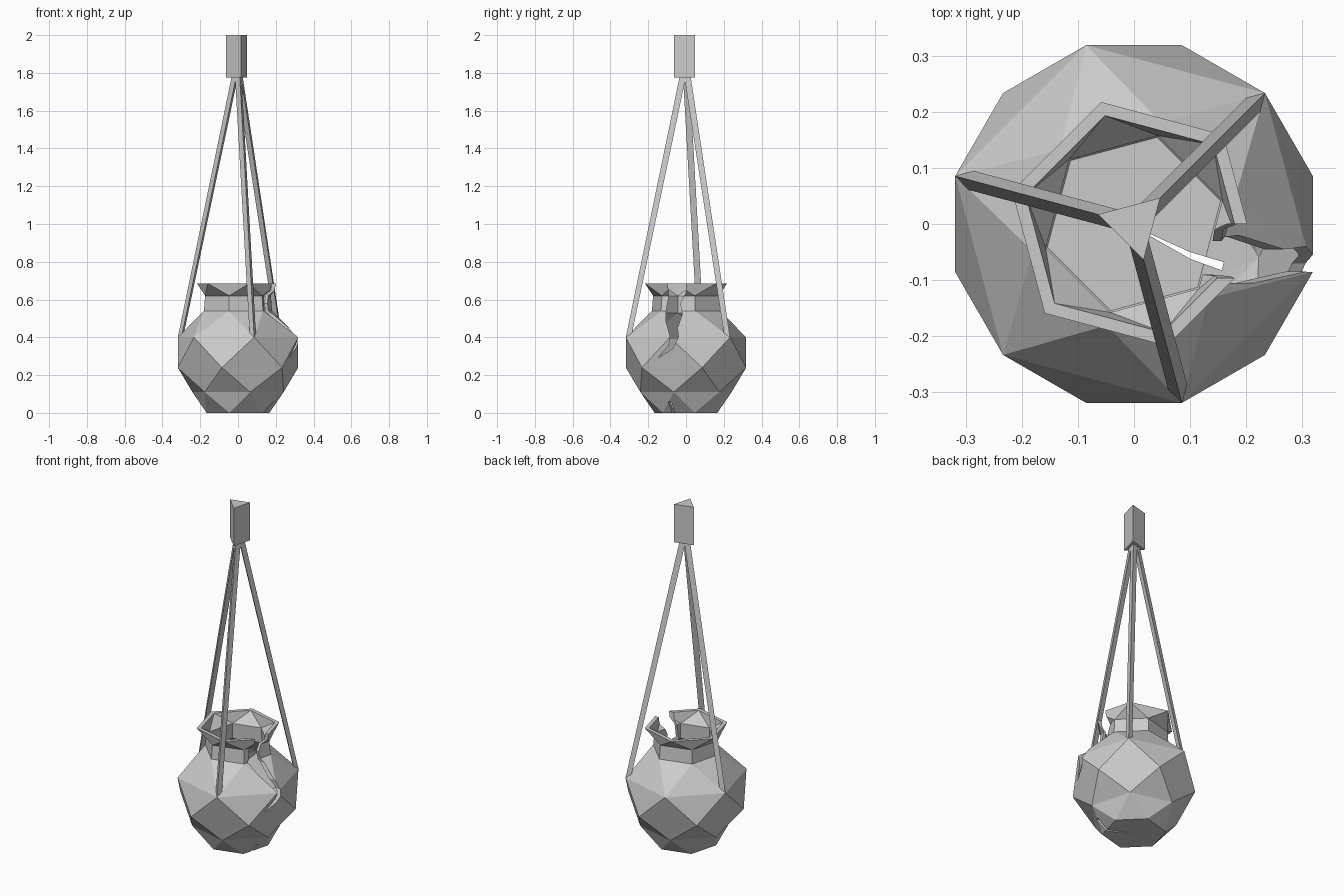
import bpy, bmesh
from math import cos, sin, radians

old = bpy.data.objects.get("Cube")
if old:
    bpy.data.objects.remove(old, do_unlink=True)

clay = bpy.data.materials.new("plain_grey")
clay.use_nodes = True
grey = (0.6, 0.6, 0.6, 1)
clay.diffuse_color = grey
clay.node_tree.nodes["Principled BSDF"].inputs["Base Color"].default_value = grey


def finish(name, bm):
    bmesh.ops.recalc_face_normals(bm, faces=bm.faces[:])
    mesh = bpy.data.meshes.new(name)
    bm.to_mesh(mesh)
    bm.free()
    mesh.materials.append(clay)
    obj = bpy.data.objects.new(name, mesh)
    bpy.context.collection.objects.link(obj)
    return obj


def polar(r, angle, z):
    return (r * cos(radians(angle)), r * sin(radians(angle)), z)


def prism(name, lower, upper):
    """Solid between two matching loops of points."""
    bm = bmesh.new()
    a = [bm.verts.new(p) for p in lower]
    b = [bm.verts.new(p) for p in upper]
    bm.faces.new(a)
    bm.faces.new(b)
    for i in range(len(a)):
        j = (i + 1) % len(a)
        bm.faces.new((a[i], a[j], b[j], b[i]))
    return finish(name, bm)


# Pot: hexagonal rings (radius, height, phase), up the outside, down the inside
RINGS = [
    (0.172, 0.0, 15), (0.25, 0.11, 45), (0.33, 0.24, 15), (0.33, 0.4, 45),
    (0.187, 0.54, 15), (0.18, 0.62, 15), (0.225, 0.685, 45),
    (0.2, 0.685, 45), (0.163, 0.62, 15), (0.168, 0.53, 15),
    (0.305, 0.39, 45), (0.305, 0.25, 15), (0.23, 0.125, 45), (0.16, 0.022, 15),
]
bm = bmesh.new()
loops = [[bm.verts.new(polar(r, phase + 60 * i, z)) for i in range(6)]
         for r, z, phase in RINGS]
for k in range(len(loops) - 1):
    a, b = loops[k], loops[k + 1]
    turn = RINGS[k + 1][2] - RINGS[k][2]
    for i in range(6):
        j = (i + 1) % 6
        if turn == 0:
            bm.faces.new((a[i], a[j], b[j], b[i]))
        elif turn > 0:
            bm.faces.new((a[i], a[j], b[i]))
            bm.faces.new((a[j], b[j], b[i]))
        else:
            bm.faces.new((a[i], b[j], b[i]))
            bm.faces.new((a[i], a[j], b[j]))
bm.faces.new(loops[0])
bm.faces.new(loops[-1])
pot = finish("cracked_pot", bm)

# Jagged crack through the rim, neck and shoulder
crack = [(-0.1, 0.72), (-0.09, 0.62), (-0.105, 0.54), (-0.105, 0.48),
         (-0.085, 0.41), (-0.09, 0.36), (-0.15, 0.29), (-0.07, 0.34),
         (-0.04, 0.4), (-0.045, 0.45), (-0.02, 0.52), (-0.03, 0.58),
         (0.0, 0.64), (0.0, 0.72)]
side_cutter = prism("side_crack_cutter",
                    [(0.08, y, z) for y, z in crack],
                    [(0.5, y, z) for y, z in crack])

# Thin crack across the base and up the foot
split = [(0.0, -0.005), (0.1, -0.05), (0.3, -0.11), (0.3, -0.135), (0.1, -0.062)]
base_cutter = prism("base_crack_cutter",
                    [(x, y, -0.1) for x, y in split],
                    [(x, y, 0.06) for x, y in split])

bpy.context.view_layer.objects.active = pot
for cutter in (side_cutter, base_cutter):
    cutter.hide_render = True
    mod = pot.modifiers.new("crack", 'BOOLEAN')
    mod.operation = 'DIFFERENCE'
    mod.solver = 'EXACT'
    mod.object = cutter
    bpy.ops.object.modifier_apply(modifier=mod.name)
    bpy.data.objects.remove(cutter, do_unlink=True)

# Three hanging straps with an outward ridge
HALF = 0.0175


def strap_section(angle, r, z, back_z):
    ox, oy, _ = polar(r - 0.03, angle, 0)
    sx, sy, _ = polar(HALF, angle + 90, 0)
    return [polar(r, angle, z), (ox + sx, oy + sy, back_z), (ox - sx, oy - sy, back_z)]


CORNERS = (45, 165, 285)
for n, angle in enumerate(CORNERS, 1):
    prism(f"strap_{n}", strap_section(angle, 0.33, 0.4, 0.425),
          strap_section(angle, 0.035, 1.78, 1.78))

# Triangular block that gathers the straps
prism("hanger_block", [polar(0.066, a, 1.775) for a in CORNERS],
      [polar(0.066, a, 2.0) for a in CORNERS])
